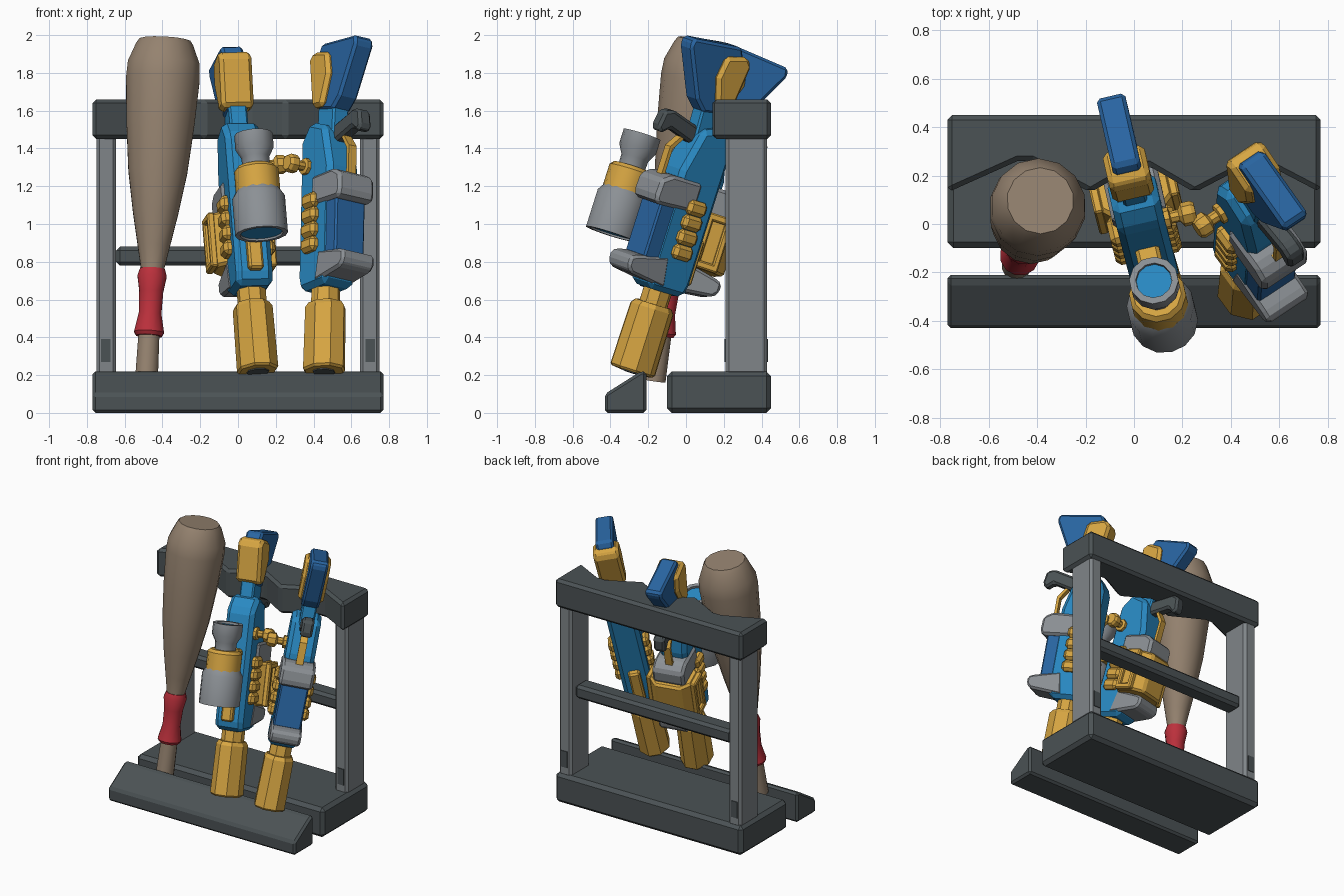
import bpy, bmesh, math
from mathutils import Matrix, Vector

if "Cube" in bpy.data.objects:
    bpy.data.objects.remove(bpy.data.objects["Cube"])


def material(name, r, g, b):
    m = bpy.data.materials.new(name)
    m.diffuse_color = (r, g, b, 1)
    m.use_nodes = True
    m.node_tree.nodes["Principled BSDF"].inputs["Base Color"].default_value = m.diffuse_color
    return m


DARK = material("charcoal", .07, .085, .09)
GREY = material("light grey", .26, .28, .30)
STEEL = material("steel grey", .215, .235, .25)
GOLD = material("gold", .68, .38, .055)
BLUE = material("bright blue", .022, .25, .54)
NAVY = material("deep blue", .022, .13, .36)
WOOD = material("tan wood", .30, .225, .16)
RED = material("red", .50, .03, .045)
I = Matrix.Identity(4)


def finish(name, bm, mat, M, bevel=0, smooth=False):
    bmesh.ops.recalc_face_normals(bm, faces=bm.faces[:])
    me = bpy.data.meshes.new(name)
    bm.to_mesh(me)
    bm.free()
    me.materials.append(mat)
    ob = bpy.data.objects.new(name, me)
    ob.matrix_world = M
    bpy.context.collection.objects.link(ob)
    if bevel:
        mod = ob.modifiers.new("bevel", 'BEVEL')
        mod.width, mod.segments, mod.limit_method = bevel, 1, 'ANGLE'
    if smooth:
        bpy.ops.object.select_all(action='DESELECT')
        ob.select_set(True)
        bpy.context.view_layer.objects.active = ob
        bpy.ops.object.shade_smooth_by_angle(angle=math.radians(35))
    return ob


def prism(name, mat, pts, lo, hi, axis, M=I, bevel=0):
    """Extrude a 2D outline along x (outline is y,z) or along z (outline is x,y)."""
    bm = bmesh.new()
    put = (lambda p, h: (h, p[0], p[1])) if axis == 'x' else (lambda p, h: (p[0], p[1], h))
    rings = [[bm.verts.new(put(p, h)) for p in pts] for h in (lo, hi)]
    n = len(pts)
    for ring in rings:
        bm.faces.new(ring)
    for i in range(n):
        j = (i + 1) % n
        bm.faces.new((rings[0][i], rings[0][j], rings[1][j], rings[1][i]))
    return finish(name, bm, mat, M, bevel)


def box(name, mat, x, y, z, M=I, bevel=0):
    pts = [(y[0], z[0]), (y[1], z[0]), (y[1], z[1]), (y[0], z[1])]
    return prism(name, mat, pts, x[0], x[1], 'x', M, bevel)


def lathe(name, mat, prof, n, M, smooth=False):
    """Turn (radius, height) points around z, with closed ends."""
    bm = bmesh.new()
    rings = []
    for r, h in prof:
        angs = [2 * math.pi * (k + .5) / n for k in range(n)]
        rings.append([bm.verts.new((r * math.cos(a), r * math.sin(a), h)) for a in angs])
    for a, b in zip(rings, rings[1:]):
        for k in range(n):
            bm.faces.new((a[k], a[(k + 1) % n], b[(k + 1) % n], b[k]))
    bm.faces.new(rings[0])
    bm.faces.new(rings[-1])
    return finish(name, bm, mat, M, 0, smooth)


def frame(origin, t, d):
    """Local axes: z along t, y towards d, x sideways."""
    t = Vector(t).normalized()
    d = Vector(d)
    d = (d - t * d.dot(t)).normalized()
    M = Matrix((d.cross(t), d, t)).transposed().to_4x4()
    M.translation = Vector(origin)
    return M


# Rack
box("base_slab", DARK, (-.77, .77), (-.10, .45), (0, .22), bevel=.025)
prism("front_strip", DARK, [(-.43, 0), (-.21, 0), (-.21, .22), (-.24, .22), (-.43, .10)],
      -.77, .77, 'x', bevel=.015)
prism("notched_top_rail", DARK,
      [(-.77, .45), (-.77, .13), (-.48, .26), (-.42, .26), (-.18, .13), (.01, .24), (.06, .24),
       (.25, .13), (.48, .25), (.54, .25), (.77, .13), (.77, .45)], 1.45, 1.66, 'z', bevel=.02)
box("cross_bar", DARK, (-.645, .645), (.26, .39), (.78, .88), bevel=.02)
for side, sx in (("left", -1), ("right", 1)):
    xs = sorted((sx * .645, sx * .75))
    box(side + "_post", STEEL, xs, (.21, .43), (.20, 1.47), bevel=.018)
    for y in (.205, .427):
        box(side + "_post_plate", DARK, (sx * .70 - .025, sx * .70 + .025), (y, y + .008), (.27, .39))

# Bat, leaning back
bat = frame((-.485, -.17, .17), (.10, .27, 1.83), (0, 1, 0))
lathe("bat_body", WOOD, [(.062, 0), (.057, .25), (.055, .56), (.087, .72), (.123, .90), (.16, 1.12),
      (.185, 1.38), (.20, 1.62), (.195, 1.70), (.155, 1.80), (.138, 1.825)], 14, bat, True)
lathe("bat_grip", RED, [(.07, .24), (.082, .26), (.062, .36), (.066, .48), (.080, .56), (.068, .60)],
      12, bat, True)


def toy_blaster(tag, M):
    """Local x is sideways, y towards the underside, z from muzzle to butt."""
    def p(s):
        return tag + "_" + s

    # Muzzle and neck
    lathe(p("muzzle"), GOLD, [(.100, 0), (.110, .012), (.106, .35), (.09, .375)], 8,
          M @ Matrix.Diagonal((1, 1.15, 1, 1)))
    lathe(p("muzzle_bore"), DARK, [(.06, -.006), (.06, .01)], 8, M)
    lathe(p("barrel_neck"), GOLD, [(.078, .36), (.078, .50)], 8, M)
    # Receiver
    prism(p("receiver"), BLUE, [(-.11, .45), (.12, .45), (.15, .53), (.15, 1.1), (.09, 1.33),
          (-.05, 1.38), (-.13, 1.28), (-.13, .52)], -.10, .10, 'x', M, .028)
    box(p("top_rail"), GOLD, (-.04, .04), (-.175, -.10), (.52, .77), M, .012)
    # Side grip ribs
    for sx in (-1, 1):
        for k in range(4):
            a = .64 + .082 * k
            x = sorted((sx * .07, sx * .14))
            box(p("side_rib"), GOLD, x, (-.06, .06), (a, a + .08), M, .02)
    # Charging handle
    H = M @ Matrix.Translation((0, -.06, 1.13)) @ Matrix.Rotation(math.pi / 2, 4, 'Y')
    lathe(p("charging_handle"), GOLD, [(.045, .08), (.045, .12), (.026, .125), (.026, .16),
          (.05, .175), (.05, .215), (.04, .23)], 8, H)
    # Underside blocks
    prism(p("rear_block"), GREY, [(.0, .90), (.25, .89), (.27, .92), (.265, 1.02), (.20, 1.06),
          (.0, 1.06)], -.115, .115, 'x', M, .02)
    prism(p("front_block"), GREY, [(.03, .47), (.27, .50), (.30, .53), (.30, .585), (.26, .60),
          (.06, .64)], -.105, .105, 'x', M, .015)
    # Trigger guard
    prism(p("trigger_guard"), GOLD, [(.10, 1.02), (.22, 1.04), (.22, 1.20), (.16, 1.28), (.08, 1.28),
          (.08, 1.26), (.15, 1.26), (.20, 1.19), (.20, 1.06), (.10, 1.04)], -.025, .025, 'x', M)
    # Pistol grip with flared tip
    prism(p("pistol_grip"), DARK, [(.05, 1.23), (.26, 1.29), (.31, 1.25), (.34, 1.28), (.325, 1.37),
          (.27, 1.39), (.05, 1.33)], -.04, .04, 'x', M, .015)
    # Stock and cheek pad
    prism(p("stock"), NAVY, [(-.04, 1.45), (.10, 1.42), (.17, 1.48), (.31, 1.74), (.30, 1.785),
          (-.01, 1.81), (-.04, 1.76)], -.06, .06, 'x', M, .015)
    prism(p("stock_neck"), BLUE, [(-.05, 1.25), (.10, 1.25), (.11, 1.47), (-.04, 1.50)],
          -.05, .05, 'x', M, .01)
    prism(p("cheek_pad"), GOLD, [(-.055, 1.46), (.04, 1.45), (.10, 1.62), (.08, 1.74), (-.05, 1.77),
          (-.09, 1.73)], -.088, .088, 'x', M, .02)


gun_a = frame((.105, -.285, .22), (-.078, .30, .95), (-.22, .95, 0))
gun_b = frame((.455, -.285, .22), (.022, .30, .95), (.55, -.83, 0))
toy_blaster("left_blaster", gun_a)
toy_blaster("right_blaster", gun_b)

# Box magazine on the right blaster
box("box_magazine", NAVY, (-.095, .095), (.10, .215), (.60, .93), gun_b, .01)

# Drum magazine on the left blaster, with raised side frames
prism("drum_magazine", GOLD, [(-.10, .06), (.10, .06), (.155, .11), (.155, .23), (.09, .30),
      (-.09, .30), (-.155, .23), (-.155, .11)], .62, .92, 'z', gun_a, .015)
for sx in (-1, 1):
    x = sorted((sx * .14, sx * .18))
    for y in ((.10, .135), (.205, .24)):
        box("drum_frame_side", GOLD, x, y, (.62, .92), gun_a, .008)
    for z in ((.62, .66), (.88, .92)):
        box("drum_frame_end", GOLD, x, (.10, .24), z, gun_a, .008)

# Scope on the left blaster
S = gun_a @ Matrix.Translation((0, -.335, .01))
lathe("scope_objective", GREY, [(.115, .665), (.115, .645), (.14, .645), (.14, .85), (.115, .89)],
      14, S, True)
lathe("scope_band", GOLD, [(.10, .86), (.118, .88), (.118, 1.0), (.10, 1.02)], 12, S, True)
lathe("scope_eyepiece", GREY, [(.072, 1.0), (.074, 1.07), (.102, 1.12), (.102, 1.20), (.075, 1.20),
      (.075, 1.175)], 12, S, True)
lathe("scope_front_lens", BLUE, [(.112, .655), (.112, .662)], 14, S)
lathe("scope_rear_lens", BLUE, [(.074, 1.177), (.074, 1.184)], 12, S)
box("scope_mount", GOLD, (-.05, .05), (-.28, -.10), (.89, 1.02), gun_a, .015)
